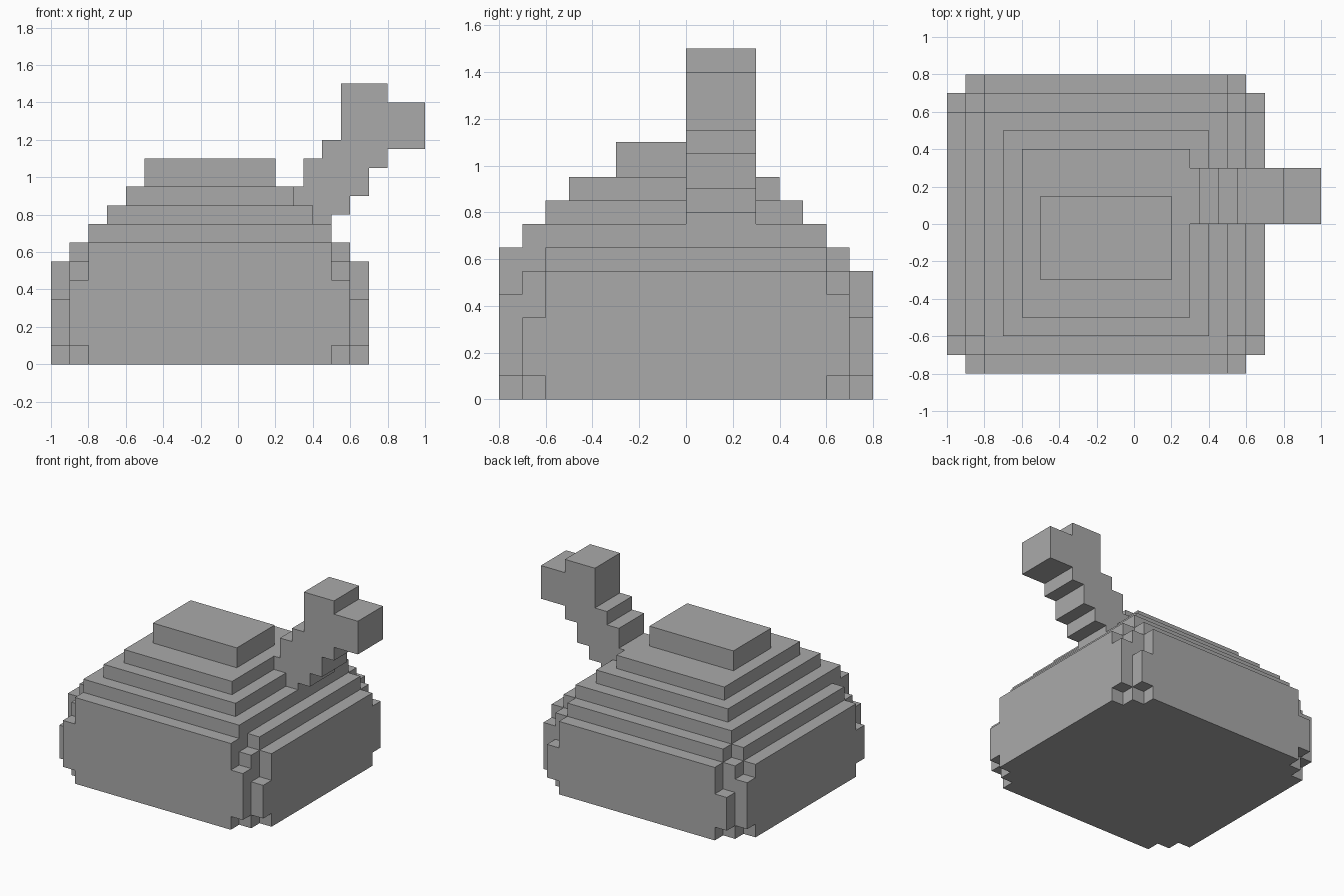
import bpy, bmesh
from math import radians
from itertools import product

cube = bpy.data.objects.get("Cube")
if cube:
    bpy.data.objects.remove(cube, do_unlink=True)

grey = bpy.data.materials.new("plain_grey")
grey.use_nodes = True
colour = (0.4, 0.4, 0.4, 1)
grey.diffuse_color = colour
grey.node_tree.nodes["Principled BSDF"].inputs["Base Color"].default_value = colour


def finish(name, bm):
    bmesh.ops.remove_doubles(bm, verts=bm.verts, dist=0.001)
    bmesh.ops.recalc_face_normals(bm, faces=bm.faces)
    bmesh.ops.dissolve_limit(bm, angle_limit=radians(1), verts=bm.verts, edges=bm.edges)
    mesh = bpy.data.meshes.new(name)
    bm.to_mesh(mesh)
    bm.free()
    mesh.materials.append(grey)
    obj = bpy.data.objects.new(name, mesh)
    bpy.context.collection.objects.link(obj)
    return obj


def block_union(name, boxes):
    """One clean outer skin around axis-aligned boxes (low corner, high corner)."""
    cuts = [sorted({round(b[i][a], 3) for b in boxes for i in (0, 1)}) for a in range(3)]
    filled = set()
    for cell in product(*(range(len(c) - 1) for c in cuts)):
        mid = [(cuts[a][i] + cuts[a][i + 1]) / 2 for a, i in enumerate(cell)]
        if any(all(lo[a] < mid[a] < hi[a] for a in range(3)) for lo, hi in boxes):
            filled.add(cell)
    bm = bmesh.new()
    for cell in filled:
        for axis, side in product(range(3), (0, 1)):
            beside = list(cell)
            beside[axis] += 2 * side - 1
            if tuple(beside) in filled:
                continue
            # exposed cell wall
            ring = []
            for u, v in ((0, 0), (1, 0), (1, 1), (0, 1)):
                idx = list(cell)
                idx[axis] += side
                idx[(axis + 1) % 3] += u
                idx[(axis + 2) % 3] += v
                ring.append(bm.verts.new([cuts[a][idx[a]] for a in range(3)]))
            bm.faces.new(ring)
    return finish(name, bm)


# Stepped body: half width, front y, back y, bottom z, top z
CENTRE = -0.15
layers = [
    # main block with stepped corners
    (.65, -.8, .8, 0, .55), (.75, -.7, .7, 0, .55), (.85, -.6, .6, 0, .55),
    # shoulder
    (.65, -.8, .7, .55, .65), (.75, -.6, .6, .55, .65),
    # corner fillers, front then back
    (.75, -.8, 0, .1, .45), (.85, -.7, 0, .1, .35),
    (.75, 0, .8, .1, .35), (.85, 0, .7, .1, .45),
    # stepped top
    (.65, -.7, .6, .65, .75), (.55, -.6, .5, .75, .85),
    (.45, -.5, .4, .85, .95), (.35, -.3, .15, .95, 1.1),
]
block_union("stepped_body", [((CENTRE - h, y0, z0), (CENTRE + h, y1, z1))
                             for h, y0, y1, z0, z1 in layers])

# Stepped arm: side profile extruded through its thickness
profile = [(.3, .75), (.3, .95), (.35, .95), (.35, 1.1), (.45, 1.1), (.45, 1.2),
           (.55, 1.2), (.55, 1.5), (.8, 1.5), (.8, 1.4), (1, 1.4), (1, 1.15),
           (.8, 1.15), (.8, 1.05), (.7, 1.05), (.7, .9), (.6, .9), (.6, .8),
           (.5, .8), (.5, .75)]
bm = bmesh.new()
face = bm.faces.new([bm.verts.new((x, 0, z)) for x, z in profile])
wall = bmesh.ops.extrude_face_region(bm, geom=[face])
bmesh.ops.translate(bm, vec=(0, .3, 0),
                    verts=[g for g in wall["geom"] if isinstance(g, bmesh.types.BMVert)])
finish("stepped_arm", bm)
